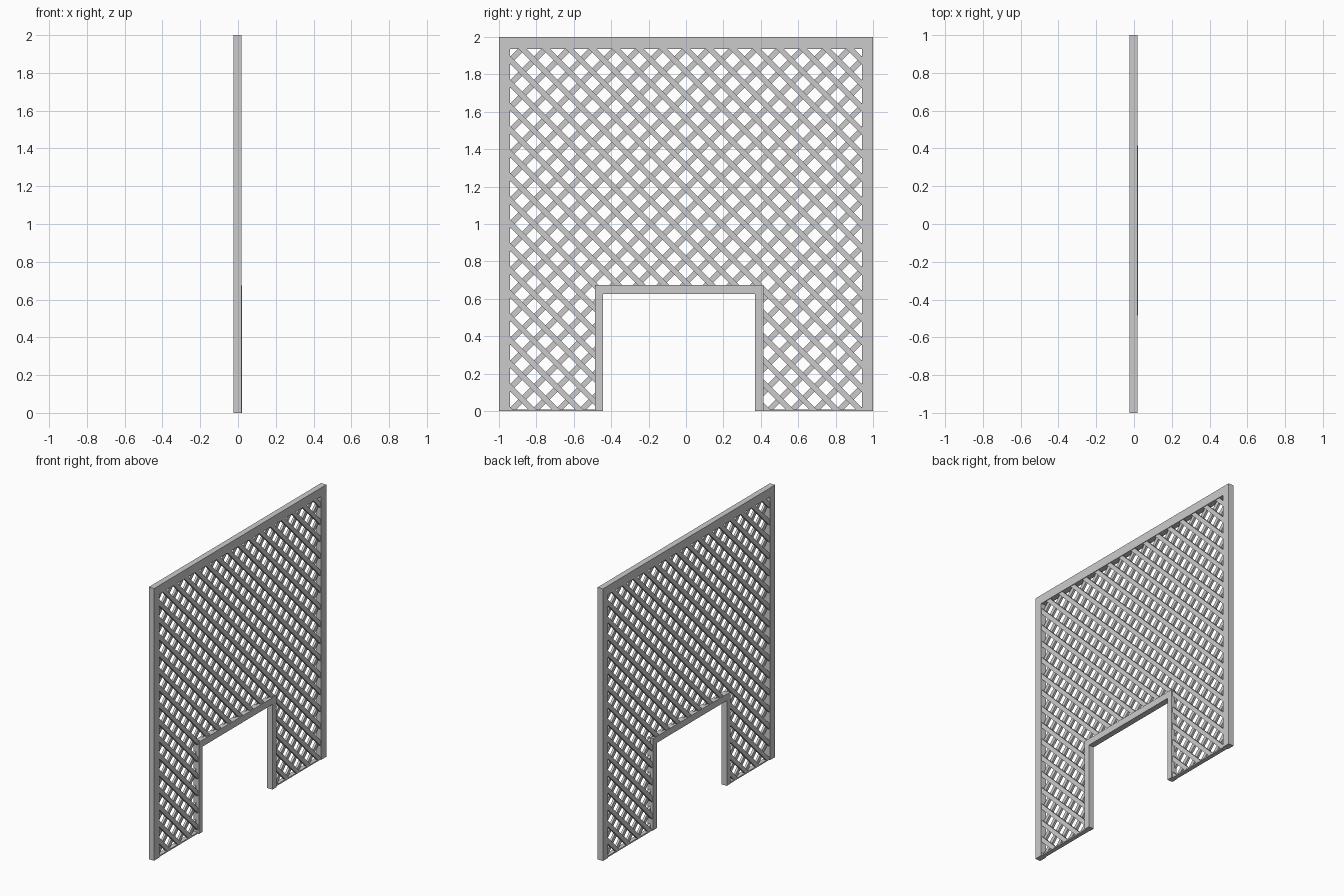
import bpy, bmesh, math
from mathutils import Matrix, Vector

if "Cube" in bpy.data.objects:
    bpy.data.objects.remove(bpy.data.objects["Cube"])


def box(name, x, y, z):
    """Axis-aligned box from (min, max) ranges."""
    bm = bmesh.new()
    bmesh.ops.create_cube(bm, size=1)
    for v in bm.verts:
        v.co = Vector([(r[0] + r[1]) / 2 + c * (r[1] - r[0])
                       for c, r in zip(v.co, (x, y, z))])
    return finish(name, bm)


def finish(name, bm):
    bmesh.ops.recalc_face_normals(bm, faces=bm.faces)
    me = bpy.data.meshes.new(name)
    bm.to_mesh(me)
    bm.free()
    ob = bpy.data.objects.new(name, me)
    bpy.context.collection.objects.link(ob)
    return ob


# outer frame
FX = (-0.025, 0.018)
box("top_rail", FX, (-1, 1), (1.935, 2))
box("left_stile", FX, (-1, -0.94), (0, 1.935))
box("right_stile", FX, (0.94, 1), (0, 1.935))

# trim around the doorway opening
OX = (-0.022, 0.021)
box("opening_header", OX, (-0.485, 0.415), (0.626, 0.675))
box("opening_left_post", OX, (-0.485, -0.443), (0, 0.626))
box("opening_right_post", OX, (0.37, 0.415), (0, 0.626))

# thin bottom rails
BX = (-0.019, 0.012)
box("bottom_rail_left", BX, (-0.94, -0.485), (0, 0.01))
box("bottom_rail_right", BX, (0.415, 0.94), (0, 0.01))

# arch-shaped cutter that trims the slats inside the frame
bm = bmesh.new()
outline = [(-0.96, 0.004), (-0.465, 0.004), (-0.465, 0.65), (0.395, 0.65),
           (0.395, 0.004), (0.96, 0.004), (0.96, 1.96), (-0.96, 1.96)]
face = bm.faces.new([bm.verts.new((-0.1, y, z)) for y, z in outline])
ext = bmesh.ops.extrude_face_region(bm, geom=[face])
bmesh.ops.translate(bm, vec=(0.2, 0, 0),
                    verts=[g for g in ext["geom"] if isinstance(g, bmesh.types.BMVert)])
cutter = finish("slat_trim_cutter", bm)
cutter.hide_render = True
cutter.hide_viewport = False

# two crossed layers of diagonal slats
PITCH, WIDTH, DEPTH = 0.125, 0.03, 0.0165


def slats(name, x, sign):
    bm = bmesh.new()
    for k in range(-16, 17):
        m = (Matrix.Translation((x, k * PITCH + PITCH / 2, 1.0))
             @ Matrix.Rotation(sign * math.pi / 4, 4, 'X')
             @ Matrix.Diagonal((DEPTH, WIDTH, 4.5, 1)))
        bmesh.ops.create_cube(bm, size=1, matrix=m)
    ob = finish(name, bm)
    mod = ob.modifiers.new("trim", 'BOOLEAN')
    mod.operation, mod.solver, mod.object = 'INTERSECT', 'EXACT', cutter
    bpy.context.view_layer.objects.active = ob
    bpy.ops.object.modifier_apply(modifier=mod.name)


slats("front_slats", 0.0047, 1)
slats("back_slats", -0.0119, -1)
bpy.data.objects.remove(cutter)
